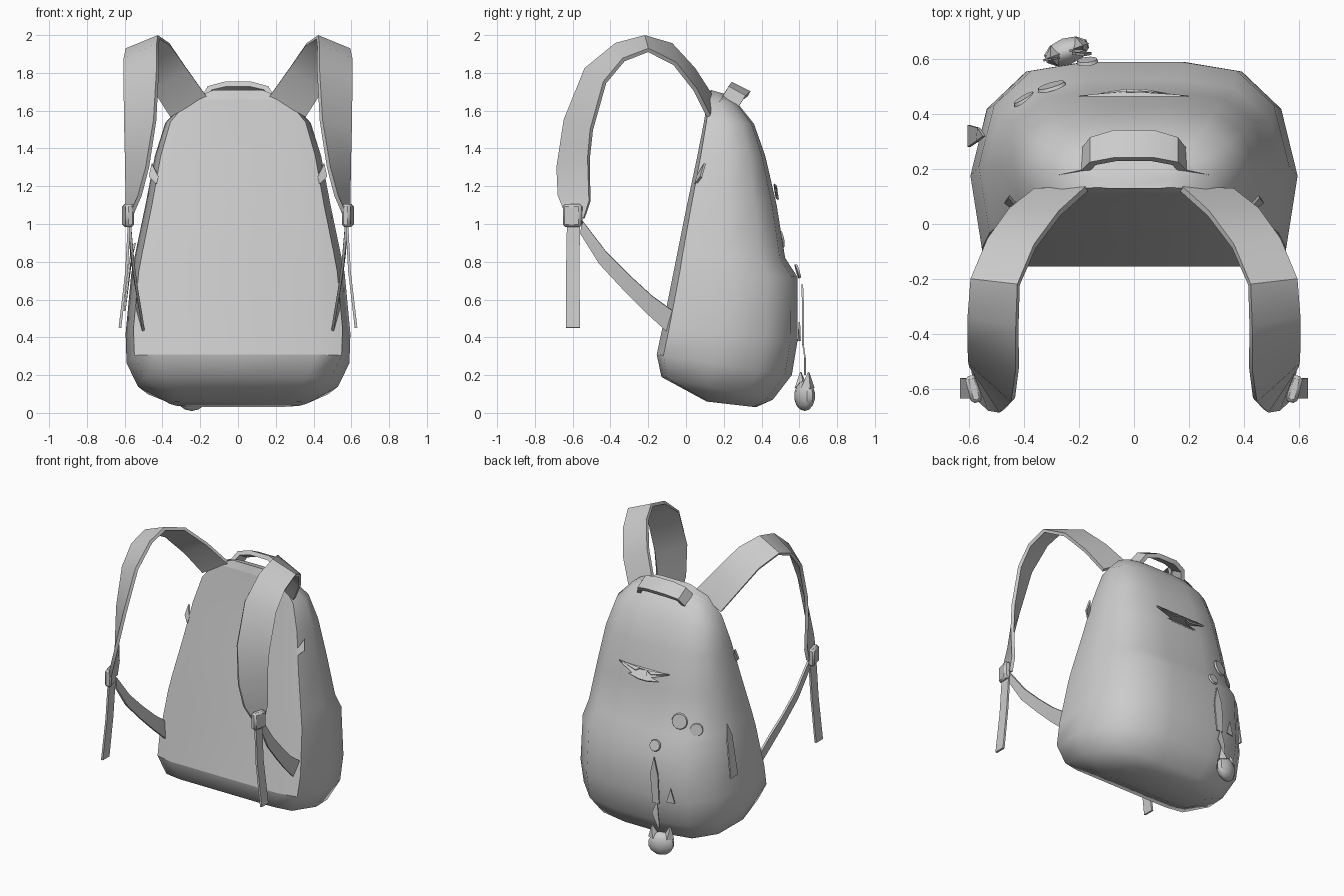
import bpy, bmesh, math
from mathutils import Vector, Matrix

cube = bpy.data.objects.get("Cube")
if cube:
    bpy.data.objects.remove(cube, do_unlink=True)

GREY = (0.6, 0.6, 0.6, 1.0)
fabric = bpy.data.materials.new("grey_fabric")
fabric.use_nodes = True
fabric.diffuse_color = GREY
fabric.node_tree.nodes["Principled BSDF"].inputs["Base Color"].default_value = GREY


def finish(name, bm, thickness=0, mirror=False, bevel=0, angle=40):
    """Turn a bmesh into a finished, smooth shaded object."""
    bmesh.ops.recalc_face_normals(bm, faces=bm.faces[:])
    mesh = bpy.data.meshes.new(name)
    bm.to_mesh(mesh)
    bm.free()
    mesh.materials.append(fabric)
    obj = bpy.data.objects.new(name, mesh)
    bpy.context.scene.collection.objects.link(obj)
    if thickness:
        solid = obj.modifiers.new("thickness", 'SOLIDIFY')
        solid.thickness = thickness
        solid.offset = 0
    if bevel:
        obj.modifiers.new("bevel", 'BEVEL').width = bevel
    if mirror:
        obj.modifiers.new("mirror", 'MIRROR').use_mirror_merge = False
    bpy.ops.object.select_all(action='DESELECT')
    obj.select_set(True)
    bpy.context.view_layer.objects.active = obj
    bpy.ops.object.convert(target='MESH')
    bpy.ops.object.shade_smooth_by_angle(angle=math.radians(angle))
    return obj


def ribbon(name, edge_a, edge_b, thickness, mirror=False):
    """Strip of webbing spanning two edge paths."""
    bm = bmesh.new()
    a = [bm.verts.new(p) for p in edge_a]
    b = [bm.verts.new(p) for p in edge_b]
    for i in range(len(a) - 1):
        bm.faces.new((a[i], a[i + 1], b[i + 1], b[i]))
    return finish(name, bm, thickness, mirror)


def plate(name, outline, thickness):
    """Thin flat shape from an outline."""
    bm = bmesh.new()
    bm.faces.new([bm.verts.new(p) for p in outline])
    return finish(name, bm, thickness)


def block(name, centre, size, turn=0, axis='Z', mirror=False, bevel=0):
    bm = bmesh.new()
    place = (Matrix.Translation(centre) @ Matrix.Rotation(turn, 4, axis)
             @ Matrix.Diagonal((*size, 1)))
    bmesh.ops.create_cube(bm, size=1, matrix=place)
    return finish(name, bm, mirror=mirror, bevel=bevel)


def disc(name, centre, radius, normal):
    bm = bmesh.new()
    turn = Vector(normal).to_track_quat('Z', 'Y').to_matrix().to_4x4()
    bmesh.ops.create_cone(bm, cap_ends=True, segments=14, radius1=radius,
                          radius2=radius * 0.9, depth=0.012,
                          matrix=Matrix.Translation(centre) @ turn)
    return finish(name, bm)


# Bag body: tilted rings of front z, back z, front y, back y, half width
rings = [(.06, .03, .11, .37, .36), (.19, .07, -.13, .46, .53),
         (.31, .2, -.155, .56, .59), (.45, .38, -.125, .59, .595),
         (.75, .72, -.065, .59, .565), (.85, .82, -.045, .525, .545),
         (1.1, 1.1, .005, .48, .49), (1.36, 1.36, .06, .42, .44),
         (1.54, 1.53, .095, .36, .385), (1.66, 1.63, .115, .28, .28),
         (1.71, 1.69, .13, .2, .14)]
section = [(0, 0), (.7, 0), (.93, .05), (1, .42), (.9, .76), (.66, .95), (.3, 1)]
loop = section + [(0, 1)] + [(-x, t) for x, t in section[:0:-1]]
count = len(loop)
bm = bmesh.new()
rows = []
for zf, zb, yf, yb, w in rings:
    rows.append([bm.verts.new((x * w, yf + (yb - yf) * t, zf + (zb - zf) * t))
                 for x, t in loop])
for low, high in zip(rows, rows[1:]):
    for i in range(count):
        j = (i + 1) % count
        bm.faces.new((low[i], low[j], high[j], high[i]))
bm.faces.new(rows[0])
bm.faces.new(rows[-1])
body = finish("bag_body", bm, angle=60)

# Crisp border round the flat panel that rests on the wearer
panel_columns = {0, 1, 2, count - 1, count - 2}
for edge in body.data.edges:
    (r1, c1), (r2, c2) = (divmod(v, count) for v in edge.vertices)
    side_seam = c1 == c2 and c1 in (2, count - 2) and min(r1, r2) >= 2
    cross_seam = r1 == r2 and r1 in (2, 9) and {c1, c2} <= panel_columns
    if side_seam or cross_seam:
        edge.use_edge_sharp = True

# Padded shoulder straps
inner = [(.17, .13, 1.68), (.27, .04, 1.82), (.36, -.08, 1.95), (.42, -.22, 1.99),
         (.425, -.37, 1.95), (.425, -.53, 1.82), (.44, -.64, 1.55),
         (.48, -.68, 1.3), (.52, -.675, 1.15), (.56, -.64, 1.06)]
outer = [(.36, .12, 1.57), (.45, .05, 1.71), (.53, -.06, 1.85), (.59, -.2, 1.92),
         (.6, -.33, 1.87), (.6, -.43, 1.75), (.595, -.5, 1.5),
         (.59, -.515, 1.35), (.585, -.51, 1.12), (.58, -.54, 1.03)]
ribbon("shoulder_straps", inner, outer, .022, mirror=True)

# Buckles and webbing below the straps
block("strap_buckles", (.582, -.6, 1.045), (.045, .1, .12), -.25, mirror=True, bevel=.012)
ribbon("webbing_tails",
       [(.575, -.63, 1.03), (.59, -.635, .75), (.625, -.635, .45)],
       [(.575, -.56, 1.03), (.59, -.565, .75), (.625, -.56, .45)], .014, mirror=True)
ribbon("lower_straps",
       [(.575, -.55, 1.02), (.565, -.42, .85), (.55, -.3, .73), (.53, -.18, .62), (.53, -.07, .54)],
       [(.57, -.56, .95), (.555, -.46, .79), (.535, -.33, .65), (.515, -.21, .53), (.5, -.1, .43)],
       .014, mirror=True)

# Carry handle with end tabs
front_half = [(.27, .17, 1.64), (.18, .19, 1.67), (.15, .22, 1.72), (.07, .235, 1.74)]
back_half = [(.26, .25, 1.58), (.18, .27, 1.61), (.15, .31, 1.67), (.07, .335, 1.69)]


def whole(half):
    return half + [(-x, y, z) for x, y, z in half[::-1]]


ribbon("carry_handle", whole(front_half), whole(back_half), .03)

# Small side tucks
ribbon("side_tucks", [(.455, .1, 1.32), (.47, .08, 1.25)],
       [(.42, .06, 1.25), (.43, .05, 1.21)], .012, mirror=True)

# Winged badge on the back
wing = [(.2, .465, 1.21), (.06, .48, 1.18), (.03, .48, 1.2)]
wing_low = [(-.03, .49, 1.13), (-.12, .475, 1.14)]
plate("winged_badge", wing + [(-x, y, z) for x, y, z in wing[::-1]]
      + [(-x, y, z) for x, y, z in wing_low[::-1]] + wing_low, .008)

# Round pins
disc("upper_pin", (-.3, .5, .92), .055, (-.3, 1, .2))
disc("side_pin", (-.4, .455, .87), .045, (-.6, 1, .2))
disc("pocket_pin", (-.17, .592, .75), .04, (-.1, 1, .3))

# Side zip pull and small tag
plate("side_zip_pull", [(-.545, .32, .9), (-.565, .35, .82), (-.6, .36, .54),
                        (-.6, .28, .54), (-.57, .3, .82)], .01)
plate("small_tag", [(-.3, .6, .48), (-.27, .605, .38), (-.33, .595, .38)], .008)

# Charm cord: strap, ring, link
plate("charm_strap", [(-.18, .615, .68), (-.155, .62, .56), (-.175, .62, .36),
                      (-.225, .62, .36), (-.215, .62, .56)], .01)
ribbon("charm_link", [(-.2, .62, .36), (-.175, .63, .29), (-.22, .63, .2)],
       [(-.21, .62, .36), (-.225, .63, .29), (-.235, .63, .2)], .008)

# Cat head charm
bm = bmesh.new()
bmesh.ops.create_uvsphere(bm, u_segments=10, v_segments=7, radius=1,
                          matrix=Matrix.Diagonal((.088, .05, .08, 1)))
for side in (-1, 1):
    bmesh.ops.create_cone(bm, cap_ends=True, segments=4, radius1=.038, radius2=.003,
                          depth=.085,
                          matrix=Matrix.Translation((side * .055, 0, .085))
                          @ Matrix.Rotation(side * .15, 4, 'Y'))
charm = finish("cat_charm", bm)
charm.location = (-.245, .628, .09)
charm.rotation_euler.z = .35
